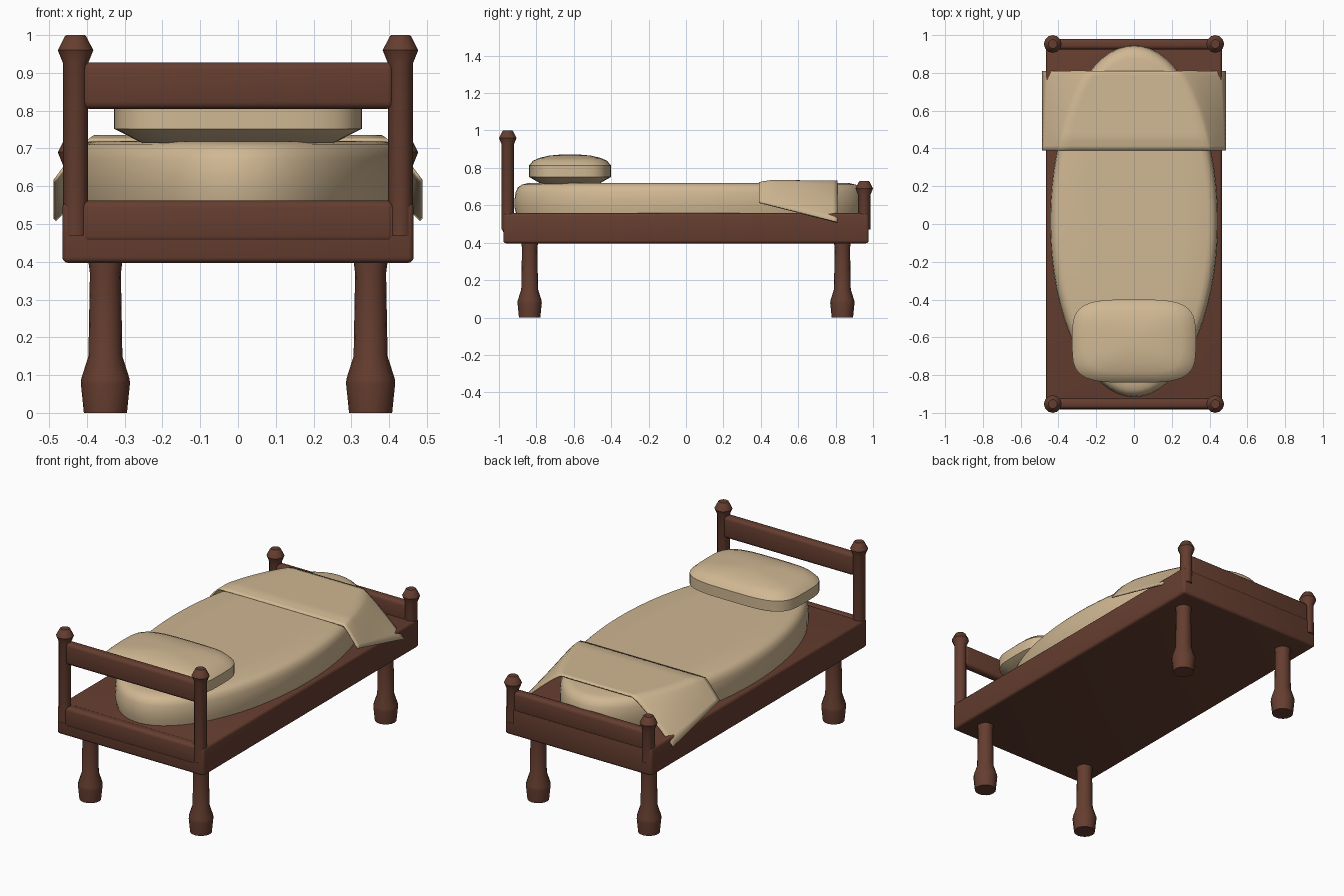
import bpy, bmesh, math

if "Cube" in bpy.data.objects:
    bpy.data.objects.remove(bpy.data.objects["Cube"])


def material(name, rgb):
    m = bpy.data.materials.new(name)
    m.diffuse_color = (*rgb, 1)
    m.use_nodes = True
    m.node_tree.nodes["Principled BSDF"].inputs["Base Color"].default_value = m.diffuse_color
    return m


WOOD = material("dark brown wood", (0.13, 0.047, 0.029))
CLOTH = material("tan cloth", (0.63, 0.475, 0.29))


def finish(bm, name, mat, angle=35):
    bmesh.ops.recalc_face_normals(bm, faces=bm.faces)
    me = bpy.data.meshes.new(name)
    bm.to_mesh(me)
    bm.free()
    ob = bpy.data.objects.new(name, me)
    bpy.context.collection.objects.link(ob)
    me.materials.append(mat)
    bpy.ops.object.select_all(action='DESELECT')
    ob.select_set(True)
    bpy.context.view_layer.objects.active = ob
    bpy.ops.object.shade_smooth_by_angle(angle=math.radians(angle))
    return ob


def box(name, lo, hi, bevel, mat):
    bm = bmesh.new()
    bmesh.ops.create_cube(bm, size=1)
    for v in bm.verts:
        v.co = [(a + b) / 2 + c * (b - a) for a, b, c in zip(lo, hi, v.co)]
    bmesh.ops.bevel(bm, geom=bm.edges[:], offset=bevel, segments=3,
                    profile=0.5, affect='EDGES')
    return finish(bm, name, mat)


def loft(name, centre, rings, sides, power, mat, angle=35):
    """Stack superellipse rings (half x, half y, z) and cap both ends."""
    bm = bmesh.new()
    loops = []
    for rx, ry, z in rings:
        loop = []
        for i in range(sides):
            t = 2 * math.pi * i / sides
            c, s = math.cos(t), math.sin(t)
            x = math.copysign(abs(c) ** (2 / power), c) * rx
            y = math.copysign(abs(s) ** (2 / power), s) * ry
            loop.append(bm.verts.new((centre[0] + x, centre[1] + y, z)))
        loops.append(loop)
    for a, b in zip(loops, loops[1:]):
        for i in range(sides):
            j = (i + 1) % sides
            bm.faces.new((a[i], a[j], b[j], b[i]))
    bm.faces.new(loops[0])
    bm.faces.new(loops[-1])
    return finish(bm, name, mat, angle)


# Frame and end rails
box("bed_frame", (-0.465, -0.977, 0.397), (0.465, 0.977, 0.558), 0.015, WOOD)
box("headboard_rail", (-0.413, -0.978, 0.805), (0.413, -0.924, 0.928), 0.018, WOOD)
box("headboard_lower_rail", (-0.413, -0.981, 0.45), (0.413, -0.925, 0.562), 0.018, WOOD)
box("footboard_rail", (-0.413, 0.925, 0.535), (0.413, 0.979, 0.65), 0.018, WOOD)

# Turned legs and corner posts
LEG = [(0.057, 0), (0.065, 0.078), (0.064, 0.09), (0.045, 0.15),
       (0.041, 0.37), (0.045, 0.40), (0.045, 0.42)]
for sx, side in ((-1, "left"), (1, "right")):
    for sy, end in ((-1, "head"), (1, "foot")):
        loft(f"{end}_{side}_leg", (sx * 0.351, sy * 0.836),
             [(r, r, z) for r, z in LEG], 16, 2, WOOD)
        top = 1.0 if sy < 0 else 0.73
        post = [(0.033, 0.47), (0.033, top - 0.075), (0.047, top - 0.04),
                (0.028, top - 0.003), (0.024, top)]
        loft(f"{end}_{side}_post", (sx * 0.43, sy * 0.953),
             [(r, r, z) for r, z in post], 12, 2, WOOD, 32)

# Oval mattress
A, B, CY = 0.445, 0.932, 0.015
MATT = [(0.98, 0.54), (1.0, 0.59), (1.0, 0.63), (0.99, 0.67), (0.97, 0.695),
        (0.935, 0.71), (0.88, 0.718), (0.6, 0.72), (0.2, 0.72)]
loft("mattress", (0, CY), [(A * s, A * s + (B - A) * (1 - (1 - s) * 0.3), z)
                           for s, z in MATT], 64, 2, CLOTH, 50)

# Pillow
PIL = [(0.255, 0.155, 0.715), (0.328, 0.22, 0.752), (0.328, 0.22, 0.812),
       (0.30, 0.198, 0.838), (0.25, 0.165, 0.853), (0.16, 0.11, 0.866),
       (0.05, 0.04, 0.872)]
loft("pillow", (0, -0.62), PIL, 48, 3.8, CLOTH, 32)

# Blanket draped over the foot end, sloping from the mattress edge to the sides
bm = bmesh.new()
NY, NT, ND = 18, 8, 8
grid = []
for j in range(NY + 1):
    f = j / NY
    y = 0.39 + 0.42 * f
    edge = 0.97 * A * math.sqrt(max(0.0, 1 - ((y - CY) / B) ** 2))
    ztop = 0.732 - 0.012 * max(0, 1 - f / 0.15) - 0.004 * f
    zend = 0.615 - 0.105 * f
    half = [(edge * i / NT, ztop) for i in range(NT + 1)]
    for i in range(1, ND + 1):
        u = i / ND
        half.append((edge + (0.485 - edge) * u, ztop + (zend - ztop) * u ** 1.15))
    pts = [(-x, z) for x, z in reversed(half[1:])] + half
    grid.append([bm.verts.new((x, y, z)) for x, z in pts])
for a, b in zip(grid, grid[1:]):
    for i in range(len(a) - 1):
        bm.faces.new((a[i], a[i + 1], b[i + 1], b[i]))
blanket = finish(bm, "blanket", CLOTH, 50)
mod = blanket.modifiers.new("thickness", 'SOLIDIFY')
mod.thickness = 0.008
mod.offset = 0
